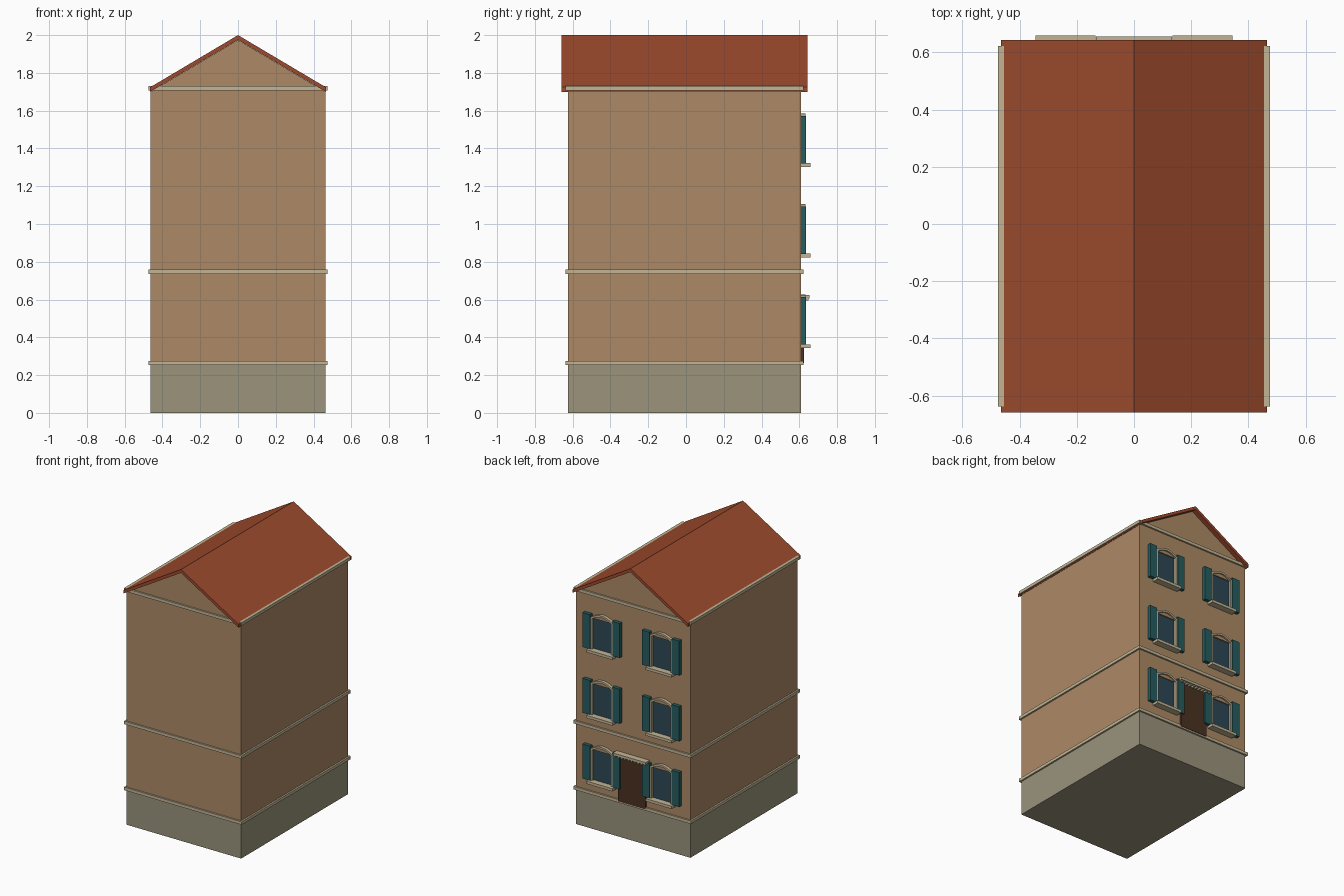
import bpy, bmesh
from math import sin, pi

cube = bpy.data.objects.get("Cube")
if cube:
    bpy.data.objects.remove(cube, do_unlink=True)


def material(name, r, g, b):
    m = bpy.data.materials.new(name)
    m.use_nodes = True
    m.diffuse_color = (r, g, b, 1)
    m.node_tree.nodes["Principled BSDF"].inputs["Base Color"].default_value = (r, g, b, 1)
    return m


WALL = material("tan_plaster", 0.42, 0.255, 0.133)
STONE = material("grey_stone", 0.325, 0.295, 0.2)
TRIM = material("cream_trim", 0.54, 0.46, 0.3)
ROOF = material("red_tile", 0.34, 0.07, 0.026)
TEAL = material("teal_shutter", 0.02, 0.11, 0.115)
GLASS = material("dark_glass", 0.026, 0.065, 0.093)
WOOD = material("brown_wood", 0.07, 0.031, 0.015)


def prism(name, outline, y0, y1, mat):
    """Extrude an (x, z) outline along y."""
    bm = bmesh.new()
    face = bm.faces.new([bm.verts.new((x, y0, z)) for x, z in outline])
    moved = bmesh.ops.extrude_face_region(bm, geom=[face])["geom"]
    bmesh.ops.translate(bm, vec=(0, y1 - y0, 0),
                        verts=[v for v in moved if isinstance(v, bmesh.types.BMVert)])
    bmesh.ops.recalc_face_normals(bm, faces=bm.faces)
    mesh = bpy.data.meshes.new(name)
    bm.to_mesh(mesh)
    bm.free()
    mesh.materials.append(mat)
    obj = bpy.data.objects.new(name, mesh)
    bpy.context.collection.objects.link(obj)
    return obj


def box(name, x0, x1, y0, y1, z0, z1, mat):
    return prism(name, [(x0, z0), (x1, z0), (x1, z1), (x0, z1)], y0, y1, mat)


HALF = 0.463
FRONT, BACK = -0.625, 0.61

# Plinth, gabled walls and roof
box("plinth", -HALF, HALF, FRONT, BACK, 0, 0.26, STONE)
prism("walls", [(-HALF, 0.26), (HALF, 0.26), (HALF, 1.7), (0, 1.974), (-HALF, 1.7)],
      FRONT, BACK, WALL)
prism("roof", [(-0.465, 1.7), (0, 1.975), (0.465, 1.7), (0.465, 1.724), (0, 2), (-0.465, 1.724)],
      -0.658, 0.643, ROOF)

# Stone courses around the walls
for label, z in (("lower", 0.254), ("middle", 0.736), ("upper", 1.708)):
    box(label + "_course", -0.475, 0.475, FRONT - 0.012, BACK + 0.012, z, z + 0.022, TRIM)


def arch(cx, half, spring, rise, steps=8):
    """Points of a shallow arch from right to left."""
    return [(cx + half * (1 - 2 * i / steps), spring + rise * sin(pi * i / steps))
            for i in range(steps + 1)]


def window(tag, cx, z):
    top = z + 0.243
    box("glass_" + tag, cx - 0.08, cx + 0.08, BACK - 0.005, BACK + 0.004, z + 0.02, top, GLASS)
    prism("arch_panel_" + tag, arch(cx, 0.08, top, 0.026) , BACK - 0.005, BACK + 0.012, WALL)
    outer = [(cx + 0.09, z + 0.02)] + arch(cx, 0.09, top + 0.008, 0.032) + [(cx - 0.09, z + 0.02)]
    inner = [(cx + 0.077, z + 0.02)] + arch(cx, 0.077, top, 0.026) + [(cx - 0.077, z + 0.02)]
    prism("window_frame_" + tag, outer + inner[::-1], BACK - 0.005, BACK + 0.022, TRIM)
    box("sill_" + tag, cx - 0.105, cx + 0.105, BACK - 0.005, 0.658, z, z + 0.02, TRIM)
    for side, sx in (("left", 1), ("right", -1)):
        a, b = sorted((cx + sx * 0.09, cx + sx * 0.15))
        box("shutter_" + side + "_" + tag, a, b, BACK - 0.005, 0.636, z + 0.018, z + 0.27, TEAL)


# Three storeys of paired windows on the rear wall
for floor in range(3):
    for side, cx in (("left", 0.24), ("right", -0.24)):
        window(f"{side}_{floor + 1}", cx, 0.343 + 0.48 * floor)

# Door with a toothed canopy
box("door", -0.11, 0.11, BACK - 0.005, 0.625, 0.265, 0.6, WOOD)
box("door_canopy", -0.133, 0.133, BACK - 0.005, 0.655, 0.606, 0.624, TRIM)
for i in range(10):
    x = -0.126 + i * 0.0267
    box(f"canopy_tooth_{i + 1}", x, x + 0.013, BACK - 0.005, 0.648, 0.594, 0.607, TRIM)
